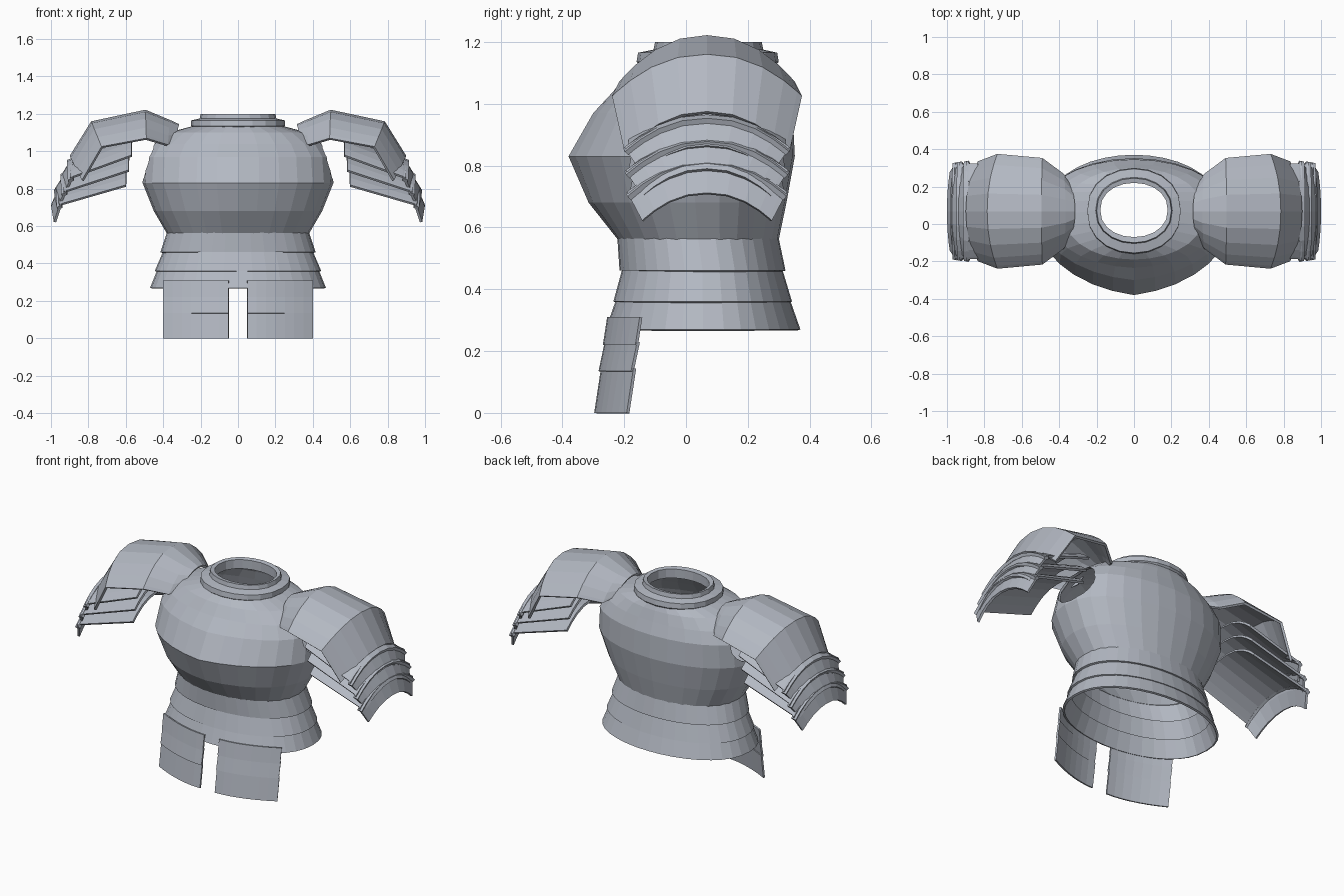
import bpy, bmesh, math

if "Cube" in bpy.data.objects:
    bpy.data.objects.remove(bpy.data.objects["Cube"])

steel = bpy.data.materials.new("blue_grey_steel")
steel.diffuse_color = (0.45, 0.48, 0.54, 1)
steel.use_nodes = True
steel.node_tree.nodes["Principled BSDF"].inputs["Base Color"].default_value = steel.diffuse_color


def loft(name, rings, closed, thick):
    """Skin rows of points, then give the sheet thickness."""
    bm = bmesh.new()
    rows = [[bm.verts.new(p) for p in r] for r in rings]
    n = len(rows[0])
    for a, b in zip(rows, rows[1:]):
        for i in range(n if closed else n - 1):
            j = (i + 1) % n
            bm.faces.new((a[i], a[j], b[j], b[i]))
    bmesh.ops.recalc_face_normals(bm, faces=bm.faces)
    me = bpy.data.meshes.new(name)
    bm.to_mesh(me)
    bm.free()
    me.materials.append(steel)
    ob = bpy.data.objects.new(name, me)
    bpy.context.collection.objects.link(ob)
    if thick:
        m = ob.modifiers.new("thickness", 'SOLIDIFY')
        m.thickness = thick
        m.offset = -1
    return ob


def mirror(ob):
    m = ob.modifiers.new("mirror", 'MIRROR')
    m.use_axis[0] = True


def body_ring(z, a, yf, yb, ridge=0.0, n=28):
    """Oval ring with an optional keel down the front."""
    yc, pts = (yf + yb) / 2 + ridge * 0.25, []
    for i in range(n):
        t = 2 * math.pi * i / n
        c, s = math.cos(t), math.sin(t)
        k = abs(s) ** 0.88
        if s < 0:
            y = yc + (yf - yc) * (k * (1 - ridge) + ridge * (1 - abs(c)))
        else:
            y = yc + (yb - yc) * k
        pts.append((a * c, y, z))
    return pts


# Breastplate
torso = loft("breastplate", [
    body_ring(0.56, 0.38, -0.22, 0.30),
    body_ring(0.68, 0.45, -0.315, 0.325, 0.10),
    body_ring(0.83, 0.51, -0.38, 0.352, 0.16),
    body_ring(0.97, 0.50, -0.30, 0.345, 0.12),
    body_ring(1.04, 0.455, -0.235, 0.32, 0.05),
    body_ring(1.10, 0.37, -0.19, 0.30),
    body_ring(1.135, 0.24, -0.15, 0.285)], True, 0.012)

# Arm openings
bpy.ops.mesh.primitive_cylinder_add(vertices=20, radius=1, depth=1.4,
                                    location=(0, 0.07, 0.95),
                                    rotation=(0, math.pi / 2, 0))
cutter = bpy.context.object
cutter.name = "arm_hole_cutter"
cutter.scale = (0.11, 0.13, 1)
cutter.hide_render = True
cutter.hide_set(True)
m = torso.modifiers.new("arm_holes", 'BOOLEAN')
m.operation = 'DIFFERENCE'
m.object = cutter
m.solver = 'EXACT'

# Collar in two steps, as one closed section swept round
collar = [(1.12, 0.235, -0.145, 0.285), (1.135, 0.25, -0.16, 0.30),
          (1.165, 0.25, -0.155, 0.295), (1.175, 0.205, -0.105, 0.25),
          (1.20, 0.20, -0.10, 0.245), (1.195, 0.18, -0.07, 0.22),
          (1.14, 0.18, -0.07, 0.22), (1.12, 0.235, -0.145, 0.285)]
loft("collar", [body_ring(*r, n=20) for r in collar], True, 0)

# Waist tiers
for i, (top, low) in enumerate([
        ((0.565, 0.38, -0.222, 0.30), (0.46, 0.415, -0.215, 0.322)),
        ((0.47, 0.398, -0.205, 0.31), (0.36, 0.445, -0.235, 0.343)),
        ((0.37, 0.43, -0.225, 0.335), (0.27, 0.47, -0.26, 0.37))]):
    loft(f"waist_band_{i + 1}", [body_ring(*low, n=36), body_ring(*top, n=36)],
         True, 0.012)


# Thigh plates: three overlapping tiers each side
def plate_row(z, push):
    row = []
    for i in range(8):
        u = i / 7
        row.append((0.05 + 0.35 * u, -0.255 + 0.105 * u ** 1.8 - push, z))
    return row


for i, (top, low, a, b) in enumerate([(0.31, 0.22, 0, 0.014),
                                      (0.23, 0.135, 0.008, 0.028),
                                      (0.145, 0.0, 0.02, 0.042)]):
    mirror(loft(f"thigh_plate_{i + 1}",
                [plate_row(top, a), plate_row(low, b)], False, 0.01))


def arch(xp, zp, xe, ze, half, n=10, power=2.2):
    """Arch across y: crown at (xp, zp), edges at (xe, ze)."""
    pts = []
    for i in range(n + 1):
        a = math.pi * (i / n - 0.5)
        t = math.sin(a)
        k = abs(t) ** power
        pts.append((xp + (xe - xp) * k, 0.068 + half * t, zp + (ze - zp) * k))
    return pts


# Shoulder shell
mirror(loft("shoulder_plate", [
    arch(0.315, 1.145, 0.335, 1.06, 0.135),
    arch(0.365, 1.168, 0.375, 1.035, 0.20),
    arch(0.495, 1.222, 0.49, 1.07, 0.285),
    arch(0.785, 1.16, 0.73, 1.025, 0.307),
    arch(0.90, 0.975, 0.835, 0.845, 0.267)], False, 0.014))

# Arm lames: sloping arched sheets ending in a turned-down lip
for i, (xi, zi, xo, zo, xl, zl) in enumerate([
        (0.57, 0.98, 0.885, 0.865, 0.935, 0.775),
        (0.585, 0.90, 0.92, 0.79, 0.97, 0.70),
        (0.60, 0.82, 0.945, 0.72, 0.985, 0.622)]):
    half = 0.267 - 0.004 * i
    mirror(loft(f"arm_lame_{i + 1}", [
        arch(xi, zi + 0.10, xi, zi, half - 0.03),
        arch(xo, zo + 0.095, xo, zo, half - 0.01),
        arch(xo + 0.015, zo + 0.09, xo + 0.012, zo - 0.005, half),
        arch(xo + 0.022, zo + 0.07, xo + 0.014, zo - 0.02, half - 0.008),
        arch(xl + 0.015, zl + 0.09, xl, zl, 0.21)], False, 0.013))
    # raised rim along the lip
    mirror(loft(f"lame_rim_{i + 1}", [
        arch(xo + 0.0, zo + 0.10, xo, zo - 0.01, half + 0.004),
        arch(xo + 0.03, zo + 0.088, xo + 0.025, zo - 0.02, half - 0.002)],
        False, 0.018))
